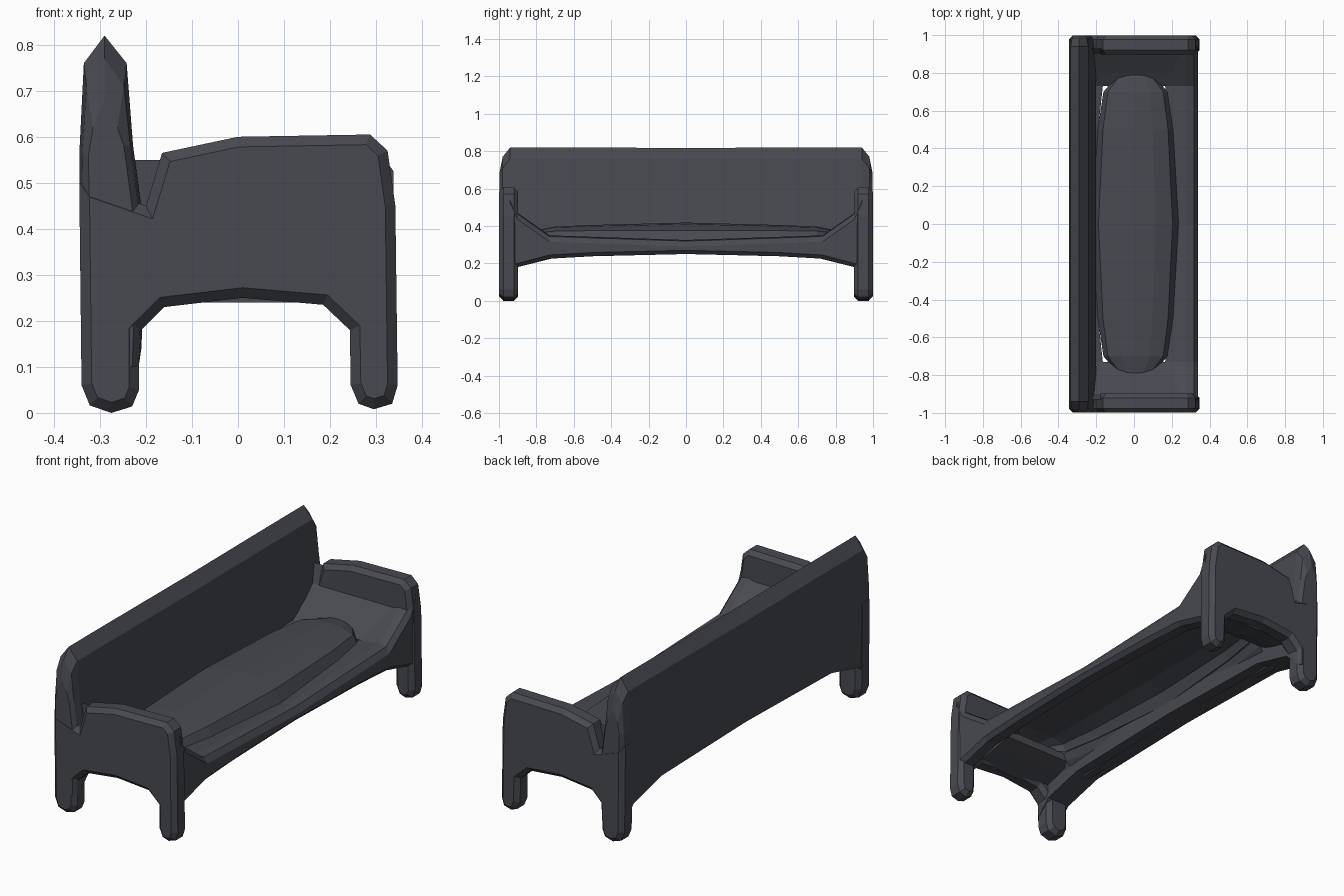
import bpy, bmesh

if "Cube" in bpy.data.objects:
    bpy.data.objects.remove(bpy.data.objects["Cube"])

mat = bpy.data.materials.new("charcoal")
mat.diffuse_color = (0.065, 0.068, 0.082, 1)
mat.use_nodes = True
mat.node_tree.nodes["Principled BSDF"].inputs["Base Color"].default_value = mat.diffuse_color


def make(name, bm):
    bmesh.ops.recalc_face_normals(bm, faces=bm.faces)
    me = bpy.data.meshes.new(name)
    bm.to_mesh(me)
    bm.free()
    ob = bpy.data.objects.new(name, me)
    bpy.context.collection.objects.link(ob)
    me.materials.append(mat)
    return ob


def loft(name, rings, closed=True):
    """Skin equal-length rings of (x, y, z) points; cap the ends when closed."""
    bm = bmesh.new()
    vs = [[bm.verts.new(p) for p in r] for r in rings]
    n = len(rings[0])
    for a, b in zip(vs, vs[1:]):
        for i in range(n if closed else n - 1):
            j = (i + 1) % n
            bm.faces.new((a[i], a[j], b[j], b[i]))
    if closed:
        bm.faces.new(vs[0])
        bm.faces.new(vs[-1])
    return make(name, bm)


def both_ways(stations):
    """Mirror stations (y first, from end to centre) across y = 0."""
    return stations + [(-s[0],) + tuple(s[1:]) for s in reversed(stations) if s[0] > 0]


# Backrest: pointed section, rounded ends, arched lower edge
# station: y, lower edge z, drop of the top, side inset
rings = []
for y, zb, drop, ins in both_ways([(.998, .10, .14, .02), (.98, .10, .05, .006),
                                   (.94, .14, 0, 0), (.90, .18, 0, 0),
                                   (.68, .235, 0, 0), (0, .25, .003, 0)]):
    l, r = ins, -ins
    rings.append([(x, y, z) for x, z in [
        (-.338 + l, zb), (-.345 + l, .56), (-.335 + l, .76 - drop), (-.29, .82 - drop),
        (-.242 + r, .76 - drop), (-.228 + r, .58), (-.2 + r, .37), (-.21 + r, zb)]])
loft("backrest", rings)

# Side panels: arm and two legs in one arched outline, chamfered rims
outline = [(-.34, .06), (-.322, .016), (-.275, 0), (-.23, .014), (-.215, .05),
           (-.215, .175), (-.16, .23), (.01, .25), (.185, .235), (.243, .18),
           (.245, .06), (.262, .02), (.295, .008), (.335, .02), (.347, .06),
           (.342, .45), (.325, .57), (.287, .605), (0, .6), (-.165, .565),
           (-.2, .45), (-.345, .5)]
for side, name in ((-1, "near_side_panel"), (1, "far_side_panel")):
    bm = bmesh.new()
    face = bm.faces.new([bm.verts.new((x, side * .898, z)) for x, z in outline])
    ext = bmesh.ops.extrude_face_region(bm, geom=[face], use_keep_orig=True)
    for v in [g for g in ext["geom"] if isinstance(g, bmesh.types.BMVert)]:
        v.co.y = side * .999
    bmesh.ops.recalc_face_normals(bm, faces=bm.faces)
    rims = [e for e in bm.edges if abs(e.verts[0].co.y - e.verts[1].co.y) < .001]
    bmesh.ops.bevel(bm, geom=rims, offset=.022, offset_type='OFFSET',
                    segments=1, affect='EDGES', clamp_overlap=True)
    make(name, bm)

# Long rails: sweep up into the arms at both ends
# station: y, lower z, upper z, inner x
stations = both_ways([(.94, .17, .56, .25), (.90, .18, .47, .24), (.73, .225, .35, .165),
                      (.5, .238, .342, .19), (0, .25, .325, .225)])
for side, name in ((1, "front_rail"), (-1, "back_rail")):
    out = .338 if side > 0 else .32
    loft(name, [[(side * x, y, z) for x, z in [
        (out - .02, zb), (out, zb + .02), (out, zt - .035), (out - .02, zt - .006),
        (out - .06, zt), (xi, zt - .012), (xi + .02, zt - .05), (.265, zb)]]
        for y, zb, zt, xi in stations])

# Sloped fillets between arms and seat
for side, name in ((-1, "near_arm_slope"), (1, "far_arm_slope")):
    loft(name, [[(x0, side * y, zb), (x1, side * y, zb), (x1, side * y, zt), (x0, side * y, zt)]
                for y, zb, zt, x0, x1 in [(.93, .24, .55, -.25, .29), (.90, .25, .46, -.25, .28),
                                          (.80, .275, .385, -.22, .25), (.73, .30, .34, -.2, .22)]])

# Seat cushion: shallow faceted dome, open underneath
# station: y, half width, edge z, top z
section = [(-1, 0), (-.86, .6), (-.45, .92), (0, 1), (.45, .92), (.86, .6), (1, 0)]
dome = both_ways([(.88, .015, .35, .36), (.70, .17, .335, .397), (.5, .2, .33, .405), (0, .228, .315, .418)])
seat = loft("seat_cushion", [[(.008 + w * u, y, z0 + (z1 - z0) * v) for u, v in section]
                             for y, w, z0, z1 in dome], closed=False)
if seat.data.polygons[len(seat.data.polygons) // 2].normal.z < 0:
    seat.data.flip_normals()
shell = seat.modifiers.new("shell", 'SOLIDIFY')
shell.thickness = .015
shell.offset = -1
